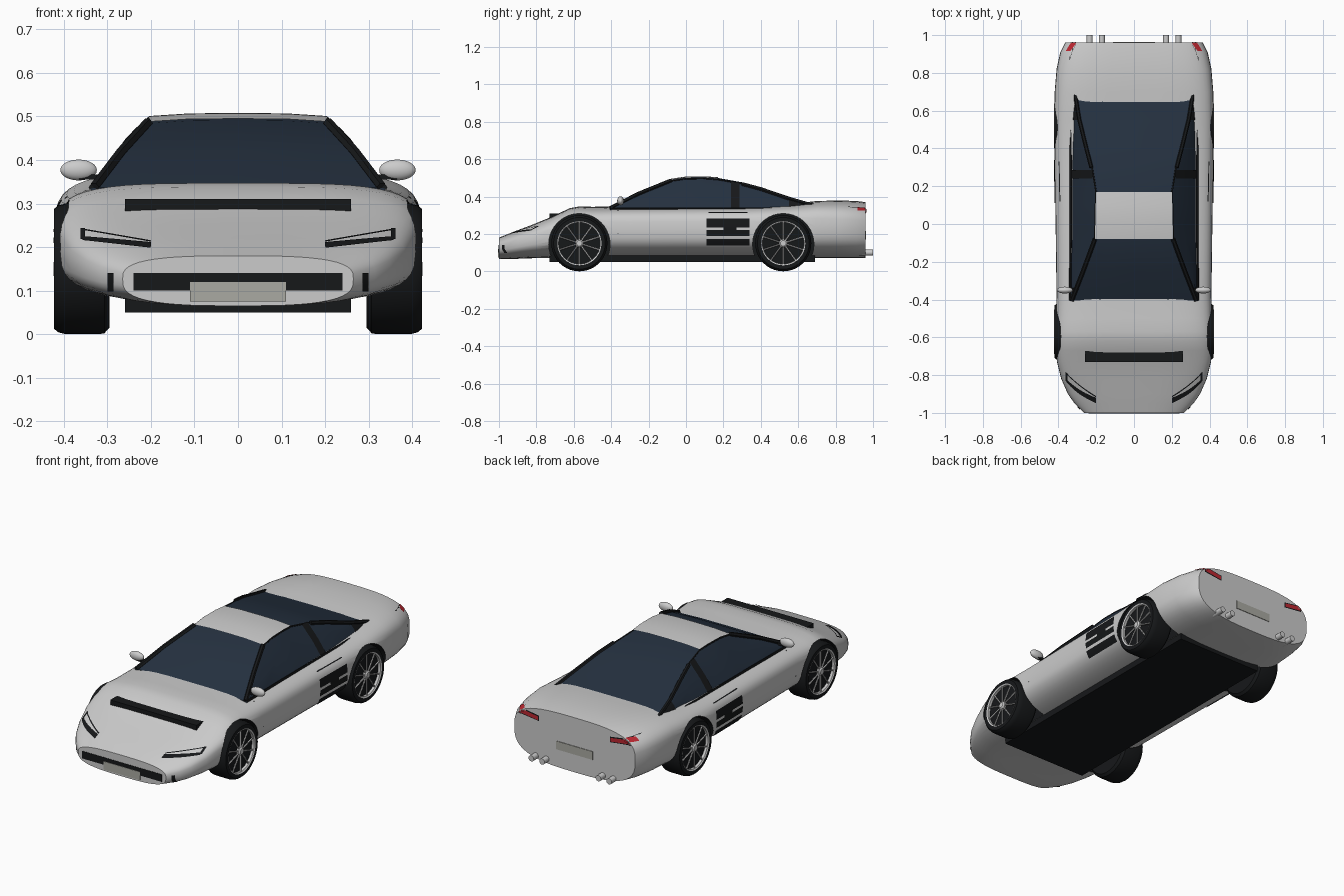
import bpy, bmesh, math
from math import sin, cos, pi
from mathutils import Vector, Matrix
from mathutils.bvhtree import BVHTree

if "Cube" in bpy.data.objects:
    bpy.data.objects.remove(bpy.data.objects["Cube"])


def material(name, rgb):
    m = bpy.data.materials.new(name)
    m.diffuse_color = (*rgb, 1)
    m.use_nodes = True
    m.node_tree.nodes["Principled BSDF"].inputs["Base Color"].default_value = m.diffuse_color
    return m


DARK = material("dark_trim", (0.008, 0.009, 0.01))
GLASS = material("tinted_glass", (0.018, 0.03, 0.05))
RED = material("red_lamp", (0.5, 0.02, 0.03))
PLATE = material("plate_grey", (0.4, 0.4, 0.36))
PAINT = material("silver_paint", (0.55, 0.55, 0.55))


def make(name, verts, faces, mat=None, angle=35):
    me = bpy.data.meshes.new(name)
    me.from_pydata(verts, [], faces)
    bm = bmesh.new()
    bm.from_mesh(me)
    bmesh.ops.recalc_face_normals(bm, faces=bm.faces)
    bm.to_mesh(me)
    bm.free()
    ob = bpy.data.objects.new(name, me)
    bpy.context.collection.objects.link(ob)
    if mat:
        me.materials.append(mat)
    smooth(ob, angle)
    return ob


def smooth(ob, angle=35):
    bpy.ops.object.select_all(action='DESELECT')
    ob.select_set(True)
    bpy.context.view_layer.objects.active = ob
    bpy.ops.object.shade_smooth_by_angle(angle=math.radians(angle))


def loft(name, rings, mat=None, closed=True, caps=True, angle=35):
    n = len(rings[0])
    faces = [(i*n+j, i*n+(j+1) % n, (i+1)*n+(j+1) % n, (i+1)*n+j)
             for i in range(len(rings)-1) for j in range(n if closed else n-1)]
    if caps:
        faces += [tuple(range(n)), tuple(range((len(rings)-1)*n, len(rings)*n))]
    return make(name, [v for r in rings for v in r], faces, mat, angle)


def box(name, lo, hi, mat=None):
    a, b = Vector(lo), Vector(hi)
    rings = [[(a.x, y, a.z), (b.x, y, a.z), (b.x, y, b.z), (a.x, y, b.z)] for y in (a.y, b.y)]
    return loft(name, rings, mat)


def lathe_x(name, profile, side, y, z, mat, seg=40):
    rings = [[(side*x, y+r*cos(2*pi*k/seg), z+r*sin(2*pi*k/seg)) for k in range(seg)] for r, x in profile]
    return loft(name, rings, mat)


def interp(table, y):
    for a, b in zip(table, table[1:]):
        if y <= b[0] + 1e-9:
            t = (y-a[0])/(b[0]-a[0])
            return [p+(q-p)*t for p, q in zip(a, b)][1:]
    return table[-1][1:]


# Body shell: y, half width, bottom, top, roundness exponent
BODY = [(-1, .265, .065, .18, 3), (-.95, .315, .065, .2, 3), (-.9, .35, .067, .22, 3.2),
        (-.82, .385, .07, .25, 3.5), (-.73, .408, .07, .287, 4), (-.67, .415, .07, .315, 4),
        (-.62, .418, .07, .338, 4), (-.57, .418, .07, .347, 4), (-.5, .413, .07, .345, 4),
        (-.38, .41, .07, .347, 4), (0, .415, .07, .35, 4), (.35, .42, .07, .352, 4),
        (.55, .423, .07, .36, 4), (.7, .42, .07, .376, 3.8), (.82, .41, .07, .379, 3.4),
        (.91, .39, .07, .376, 3.2), (.96, .365, .072, .37, 3.1)]


def section(y, w, lo, hi, n, seg=48):
    mid, ring = lo+(hi-lo)*.54, []
    for k in range(seg):
        c, s = cos(2*pi*k/seg), sin(2*pi*k/seg)
        e = n if s > 0 else 3
        h = hi-mid if s > 0 else mid-lo
        ring.append((w*math.copysign(abs(c)**(2/e), c), y, mid+h*math.copysign(abs(s)**(2/e), s)))
    return ring


ys = sorted({b[0] for b in BODY} | {-.3, -.2, -.1, .1, .2, .45})
body = loft("body_shell", [section(y, *interp(BODY, y)) for y in ys], PAINT)
tree = BVHTree.FromPolygons([v.co.copy() for v in body.data.vertices],
                            [tuple(p.vertices) for p in body.data.polygons])

# Wheel arches cut out of the body
AXLES = (-.57, .52)
for y in AXLES:
    for s in (-1, 1):
        cut = lathe_x("arch_cutter", [(.164, .262), (.164, .5)], s, y, .145, DARK)
        cut.hide_render = True
        mod = body.modifiers.new("arch", 'BOOLEAN')
        mod.object, mod.operation, mod.solver = cut, 'DIFFERENCE', 'EXACT'
        mod.material_mode = 'TRANSFER'
        bpy.context.view_layer.objects.active = body
        bpy.ops.object.modifier_apply(modifier=mod.name)
        bpy.data.objects.remove(cut)
smooth(body)

# Inner tub, showing as floor pan and bonnet slot
box("inner_tub", (-.26, -.73, .05), (.26, .69, .31), DARK)

# Greenhouse: y, base half width, roof half width, roof height
CABIN = [(-.405, .335, .33, .343), (-.25, .335, .27, .422), (-.08, .333, .207, .491),
         (0, .333, .205, .503), (.1, .333, .203, .504), (.17, .333, .2, .499), (.3, .333, .222, .476),
         (.4, .333, .248, .449), (.55, .328, .285, .398), (.69, .315, .308, .358)]


def cabin_ring(y, b, t, z):
    half = [(b, .325), ((b+t)/2+.006, (z+.325)/2), (t, z-.007), (t*.55, z-.001)]
    return [(x, y, h) for x, h in half] + [(0, y, z)] + [(-x, y, h) for x, h in reversed(half)]


loft("cabin_glass", [cabin_ring(*c) for c in CABIN], GLASS, angle=30)
roof = [[(x, y, h+.004) for x, y, h in cabin_ring(*c)[2:7]] for c in CABIN[2:6]]
loft("roof_panel", roof, PAINT, closed=False, caps=False)


def rod(name, pts, r, mat=DARK, sides=6):
    rings = []
    for i, p in enumerate(pts):
        d = (Vector(pts[min(i+1, len(pts)-1)])-Vector(pts[max(i-1, 0)])).normalized()
        q = d.to_track_quat('Z', 'Y')
        rings.append([Vector(p)+q @ Vector((r*cos(2*pi*k/sides), r*sin(2*pi*k/sides), 0)) for k in range(sides)])
    return loft(name, rings, mat)


# Panels projected onto the body from the front, back or a side
def patch(name, view, quad, mat=DARK, off=.004, s=1):
    def hit(u, v):
        if view == 'side':
            o, d = Vector((s*2, u, v)), Vector((-s, 0, 0))
        else:
            f = 1 if view == 'front' else -1
            o, d = Vector((s*u, -2*f, v)), Vector((0, f, 0))
        p, n, _, _ = tree.ray_cast(o, d)
        return p+n*off if p else None
    q, N = [Vector(c) for c in quad], 8
    rows = []
    for i in range(N+1):
        a, b = q[0].lerp(q[1], i/N), q[3].lerp(q[2], i/N)
        rows.append([hit(*a.lerp(b, j/2)) for j in range(3)])
    if all(p for r in rows for p in r):
        loft(name, rows, mat, closed=False, caps=False)


def rect(u0, u1, v0, v1):
    return [(u0, v0), (u1, v0), (u1, v1), (u0, v1)]


# Nose and tail details
box("front_grille", (-.24, -1, .1), (.24, -.97, .14), DARK).location.y = -.002
box("front_plate", (-.11, -1.0, .075), (.11, -.98, .12), PLATE).location.y = -.004
box("rear_plate", (-.11, .94, .17), (.11, .963, .215), PLATE)

for s in (-1, 1):
    # Pillars and belt trim
    rod("front_pillar", [(s*c[2], c[0], c[3]-.006) for c in CABIN[:3]], .012)
    rod("rear_pillar", [(s*(c[2]+.004), c[0], c[3]-.009) for c in CABIN[6:]], .011)
    rod("roof_rail", [(s*c[2], c[0], c[3]-.009) for c in CABIN[2:7]], .005)
    rod("belt_trim", [(s*(c[1]+.002), c[0], .337) for c in CABIN], .006)
    b, t, z = interp(CABIN, .26)
    bar = [(s*b, .33), (s*((b+t)/2+.006), (z+.325)/2), (s*t, z-.006)]
    loft("middle_pillar", [[(x+s*.004, y, h) for x, h in bar] for y in (.24, .285)], DARK, False, False)
    loft("rear_quarter", [[(s*(c[1]+.003), c[0], .33), (s*((c[1]+c[2])/2+.009), c[0], (c[3]+.325)/2),
                           (s*(c[2]+.003), c[0], c[3]-.006)] for c in CABIN[8:]], DARK, False, False)
    # Headlamp outlines and fog slots
    patch("headlamp_lower", 'front', [(.2, .195), (.355, .213), (.355, .222), (.2, .208)], s=s)
    patch("headlamp_upper", 'front', [(.2, .209), (.36, .237), (.36, .24), (.2, .212)], s=s)
    patch("headlamp_end", 'front', rect(.35, .36, .215, .24), s=s)
    patch("fog_slot", 'front', rect(.283, .297, .1, .14), s=s)
    # Side intake and door lines
    for y0, y1, z0, z1 in ((.11, .34, .235, .28), (.11, .34, .19, .222), (.11, .34, .14, .175),
                           (.2, .27, .14, .28), (.12, .33, .309, .313)):
        patch("side_intake", 'side', rect(y0, y1, z0, z1), s=s)
    patch("door_line", 'side', rect(-.365, -.36, .08, .325), off=.002, s=s)
    # Tail lamps
    patch("tail_lamp", 'back', [(.22, .3), (.335, .315), (.335, .338), (.22, .32)], RED, s=s)
    patch("tail_lamp_surround", 'back', [(.215, .295), (.34, .31), (.34, .344), (.215, .325)], off=.002, s=s)
    patch("tail_lamp_side", 'side', rect(.915, .957, .322, .338), RED, s=s)
    # Exhaust tips
    for x in (.17, .235):
        rod("exhaust_tip", [(s*x, .9, .1), (s*x, 1, .1)], .016, PAINT, 20)
    # Door mirrors
    bpy.ops.mesh.primitive_uv_sphere_add(segments=24, ring_count=12, location=(s*.366, -.35, .377))
    mirror = bpy.context.object
    mirror.name = "door_mirror"
    mirror.scale = (.042, .018, .024)
    mirror.data.materials.append(PAINT)
    smooth(mirror, 60)
    box("mirror_stalk", (s*.34-.025, -.36, .355), (s*.34+.025, -.34, .367), DARK)
    # Wheels with ten spokes
    for y in AXLES:
        tyre = [(.02, .298), (.135, .295), (.148, .307), (.15, .32), (.15, .395),
                (.146, .412), (.138, .422), (.118, .422), (.112, .405), (.02, .405)]
        lathe_x("tyre", tyre, s, y, .15, DARK)
        ring = [(.111, .4), (.111, .419), (.118, .423), (.121, .4)]
        lathe_x("rim_ring", ring, s, y, .15, PAINT)
        lathe_x("wheel_hub", [(.022, .4), (.022, .418), (.015, .424)], s, y, .15, PAINT, 20)
        for k in range(10):
            a = 2*pi*k/10 + pi/10
            rod("wheel_spoke", [(s*.414, y+r*cos(a), .15+r*sin(a)) for r in (.015, .113)], .0045, PAINT, 5)
